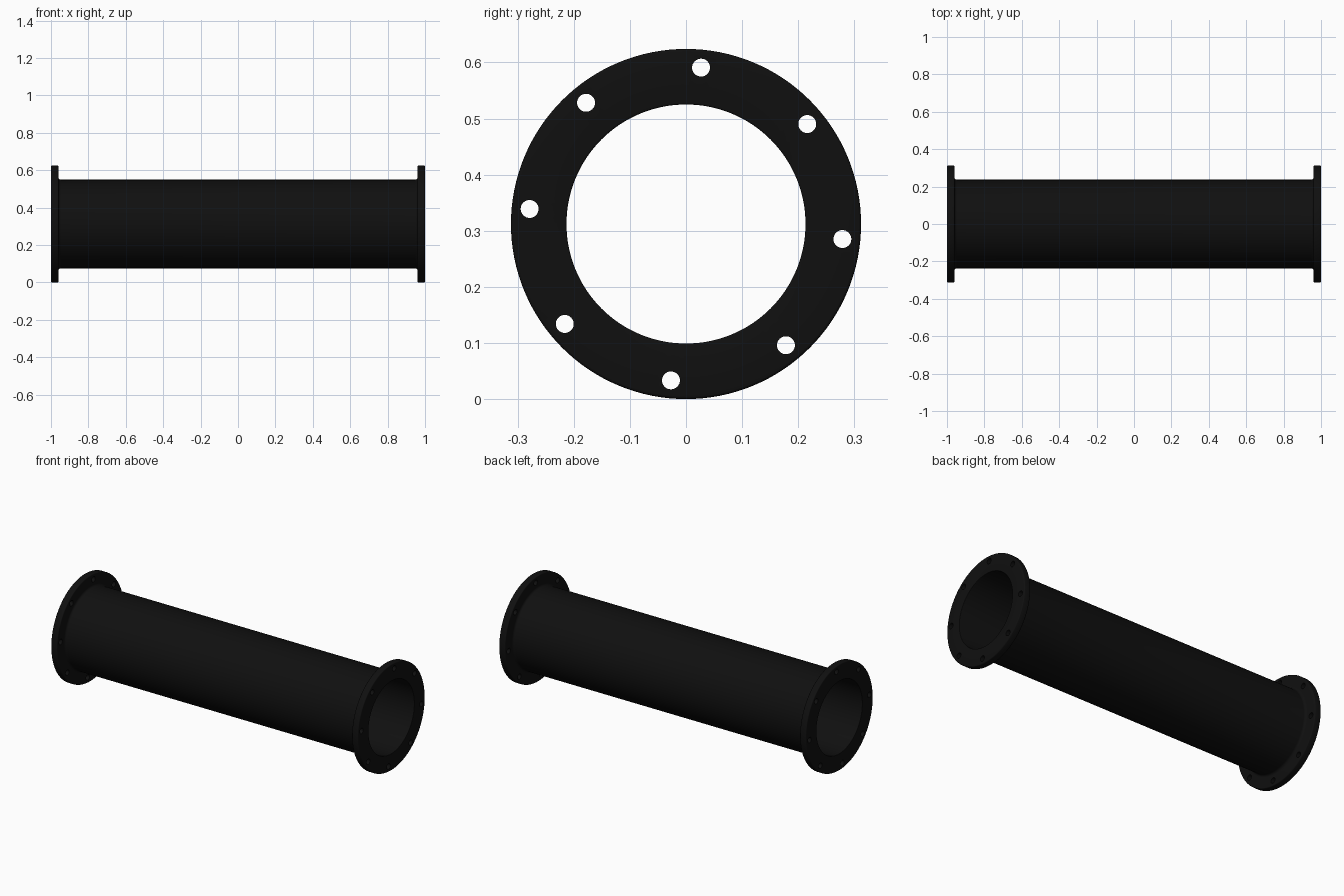
import bpy, bmesh
from math import cos, sin, pi, radians

if "Cube" in bpy.data.objects:
    bpy.data.objects.remove(bpy.data.objects["Cube"])

R_FLANGE, R_PIPE, R_BORE = 0.312, 0.237, 0.213
X_END, X_BACK = 1.0, 0.96
SEGMENTS = 128


def arc(cx, cr, rad, a0, a1, n):
    """Points (x, radius) along a circular arc in the profile plane."""
    return [(cx + rad * cos(radians(a0 + (a1 - a0) * i / n)),
             cr + rad * sin(radians(a0 + (a1 - a0) * i / n))) for i in range(n + 1)]


# Half wall profile: fillet, flange rim with rounded edges, eased bore
f, b, c = 0.014, 0.005, 0.003
half = arc(X_BACK - f, R_PIPE + f, f, -90, 0, 6)
half += arc(X_BACK + b, R_FLANGE - b, b, 180, 90, 3)
half += arc(X_END - b, R_FLANGE - b, b, 90, 0, 3)
half += arc(X_END - c, R_BORE + c, c, 0, -90, 3)
profile = half + [(-x, r) for x, r in reversed(half)]

# Flanged pipe, turned around the x axis
bm = bmesh.new()
rings = []
for s in range(SEGMENTS):
    a = 2 * pi * s / SEGMENTS
    rings.append([bm.verts.new((x, r * cos(a), r * sin(a))) for x, r in profile])
n = len(profile)
for s in range(SEGMENTS):
    p, q = rings[s], rings[(s + 1) % SEGMENTS]
    for i in range(n):
        j = (i + 1) % n
        bm.faces.new((p[i], p[j], q[j], q[i]))
bmesh.ops.recalc_face_normals(bm, faces=bm.faces)
mesh = bpy.data.meshes.new("flanged_pipe")
bm.to_mesh(mesh)
bm.free()
pipe = bpy.data.objects.new("flanged_pipe", mesh)
pipe.location.z = R_FLANGE
bpy.context.collection.objects.link(pipe)

# Bolt hole cutters, eight per flange
cutters = []
for side in (-1, 1):
    for k in range(8):
        a = radians(84.5 + 45 * k)
        bpy.ops.mesh.primitive_cylinder_add(
            vertices=32, radius=0.016, depth=0.1, rotation=(0, pi / 2, 0),
            location=(side * 0.98, 0.28 * cos(a), R_FLANGE + 0.28 * sin(a)))
        cutters.append(bpy.context.object)
bpy.ops.object.select_all(action='DESELECT')
for o in cutters:
    o.select_set(True)
bpy.context.view_layer.objects.active = cutters[0]
bpy.ops.object.join()
cutter = bpy.context.object
cutter.name = "bolt_hole_cutter"
cutter.hide_render = True

# Drill the holes, then discard the cutter
mod = pipe.modifiers.new("bolt_holes", 'BOOLEAN')
mod.operation = 'DIFFERENCE'
mod.solver = 'EXACT'
mod.object = cutter
bpy.ops.object.select_all(action='DESELECT')
pipe.select_set(True)
bpy.context.view_layer.objects.active = pipe
bpy.ops.object.modifier_apply(modifier=mod.name)
bpy.data.objects.remove(cutter, do_unlink=True)

# Near-black finish
mat = bpy.data.materials.new("dark_metal")
mat.diffuse_color = (0.005, 0.005, 0.005, 1)
mat.use_nodes = True
mat.node_tree.nodes["Principled BSDF"].inputs["Base Color"].default_value = mat.diffuse_color
pipe.data.materials.clear()
pipe.data.materials.append(mat)
bpy.ops.object.shade_smooth_by_angle(angle=radians(35))
